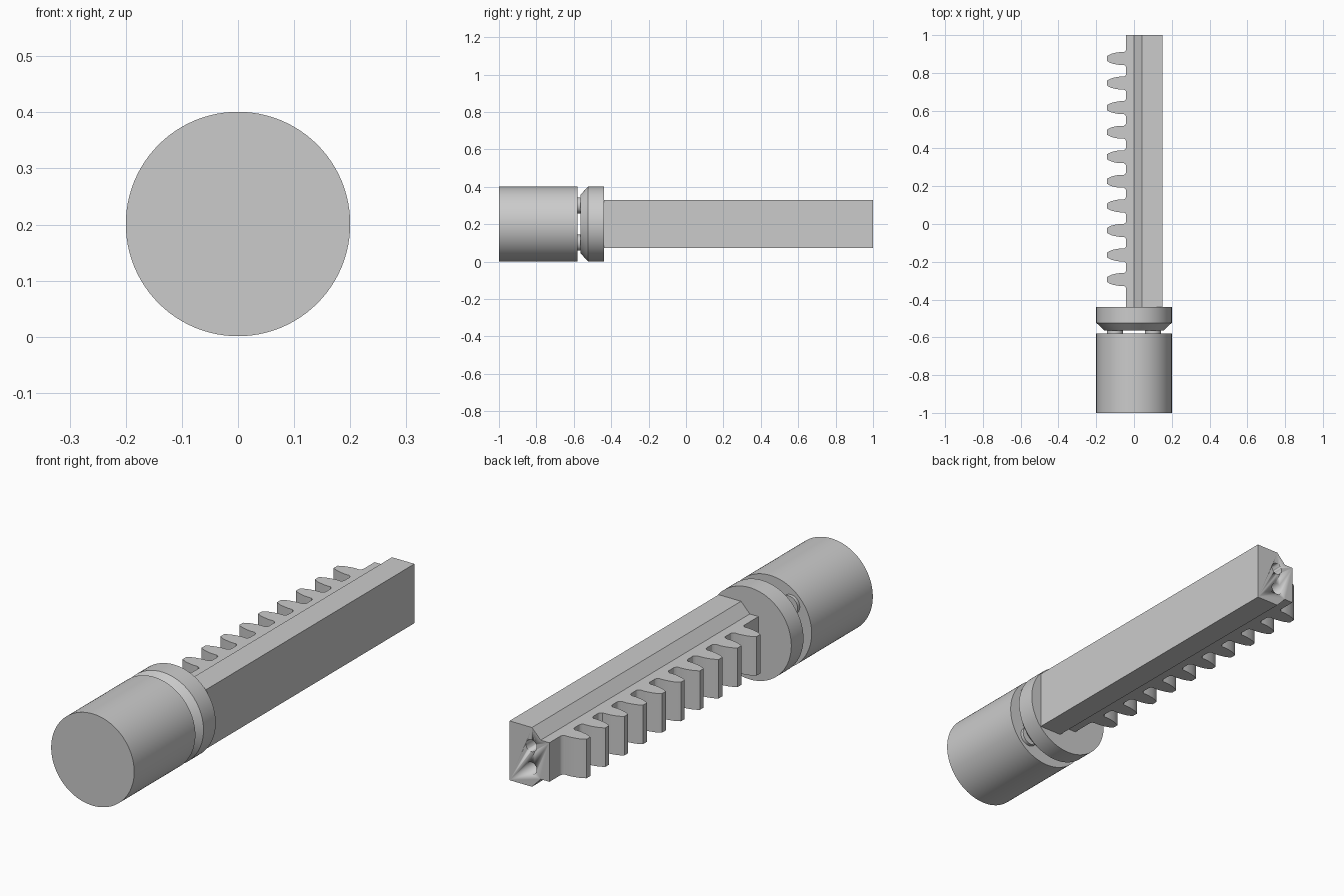
import bpy, bmesh, math

if "Cube" in bpy.data.objects:
    bpy.data.objects.remove(bpy.data.objects["Cube"])

ZC = 0.201   # height of the central axis
steel = bpy.data.materials.new("grey_steel")
steel.diffuse_color = (0.6, 0.6, 0.6, 1)
steel.use_nodes = True
steel.node_tree.nodes["Principled BSDF"].inputs["Base Color"].default_value = steel.diffuse_color


def finish(name, bm):
    bmesh.ops.recalc_face_normals(bm, faces=bm.faces)
    me = bpy.data.meshes.new(name)
    bm.to_mesh(me)
    bm.free()
    me.materials.append(steel)
    me.shade_smooth()
    me.set_sharp_from_angle(angle=math.radians(30))
    ob = bpy.data.objects.new(name, me)
    bpy.context.collection.objects.link(ob)
    return ob


def prism(name, points, direction):
    """Close a flat outline and extrude it along a direction."""
    bm = bmesh.new()
    face = bm.faces.new([bm.verts.new(p) for p in points])
    new = bmesh.ops.extrude_face_region(bm, geom=[face], use_keep_orig=True)["geom"]
    verts = [v for v in new if isinstance(v, bmesh.types.BMVert)]
    bmesh.ops.translate(bm, verts=verts, vec=direction)
    return finish(name, bm)


def turned(name, profile, x=0, z=ZC, n=96):
    """Solid turned about a y-parallel axis from (y, radius) pairs."""
    bm = bmesh.new()
    rings = []
    for y, r in profile:
        rings.append([bm.verts.new((x + r * math.cos(2 * math.pi * i / n), y,
                                    z + r * math.sin(2 * math.pi * i / n)))
                      for i in range(n)])
    for a, b in zip(rings, rings[1:]):
        for i in range(n):
            j = (i + 1) % n
            bm.faces.new((a[i], a[j], b[j], b[i]))
    bm.faces.new(rings[0])
    bm.faces.new(rings[-1])
    return finish(name, bm)


# Handle cylinder and chamfered collar
turned("handle", [(-1, 0.2), (-0.579, 0.2)])
turned("collar", [(-0.564, 0.157), (-0.523, 0.2), (-0.439, 0.2)])

# Four short studs bridging the gap between handle and collar
for sx in (-1, 1):
    for sz in (-1, 1):
        turned("stud", [(-0.579, 0.043), (-0.564, 0.043)],
               x=sx * 0.1, z=ZC + sz * 0.1, n=32)

# Stepped bar, section mirrored about the axis height
half = [(0.15, 0.129), (0.042, 0.129), (0.0, 0.085), (-0.042, 0.085)]
section = half + [(x, -z) for x, z in reversed(half)]
bar = prism("bar", [(x, -0.439, ZC + z) for x, z in section], (0, 1.439, 0))

# Two blind holes in the far end of the bar
for s in (-1, 1):
    cutter = turned("hole_cutter", [(0.8, 0.026), (1.05, 0.026)],
                    x=0.045, z=ZC + s * 0.049, n=32)
    cutter.hide_render = True
    cutter.hide_viewport = True
    cutter.display_type = 'WIRE'
    mod = bar.modifiers.new("hole", 'BOOLEAN')
    mod.operation = 'DIFFERENCE'
    mod.solver = 'EXACT'
    mod.object = cutter

# Rack teeth: one curved tooth repeated along the bar
flank = [(-0.042, 0.046), (-0.046, 0.039), (-0.054, 0.034), (-0.075, 0.034),
         (-0.09, 0.032), (-0.105, 0.029), (-0.12, 0.025), (-0.133, 0.019),
         (-0.143, 0.013)]
outline = flank + [(x, -y) for x, y in reversed(flank)]
teeth = prism("rack_teeth", [(x, y - 0.294, ZC - 0.085) for x, y in outline],
              (0, 0, 0.17))
arr = teeth.modifiers.new("repeat", 'ARRAY')
arr.count = 10
arr.use_relative_offset = False
arr.use_constant_offset = True
arr.constant_offset_displace = (0, 0.13, 0)
